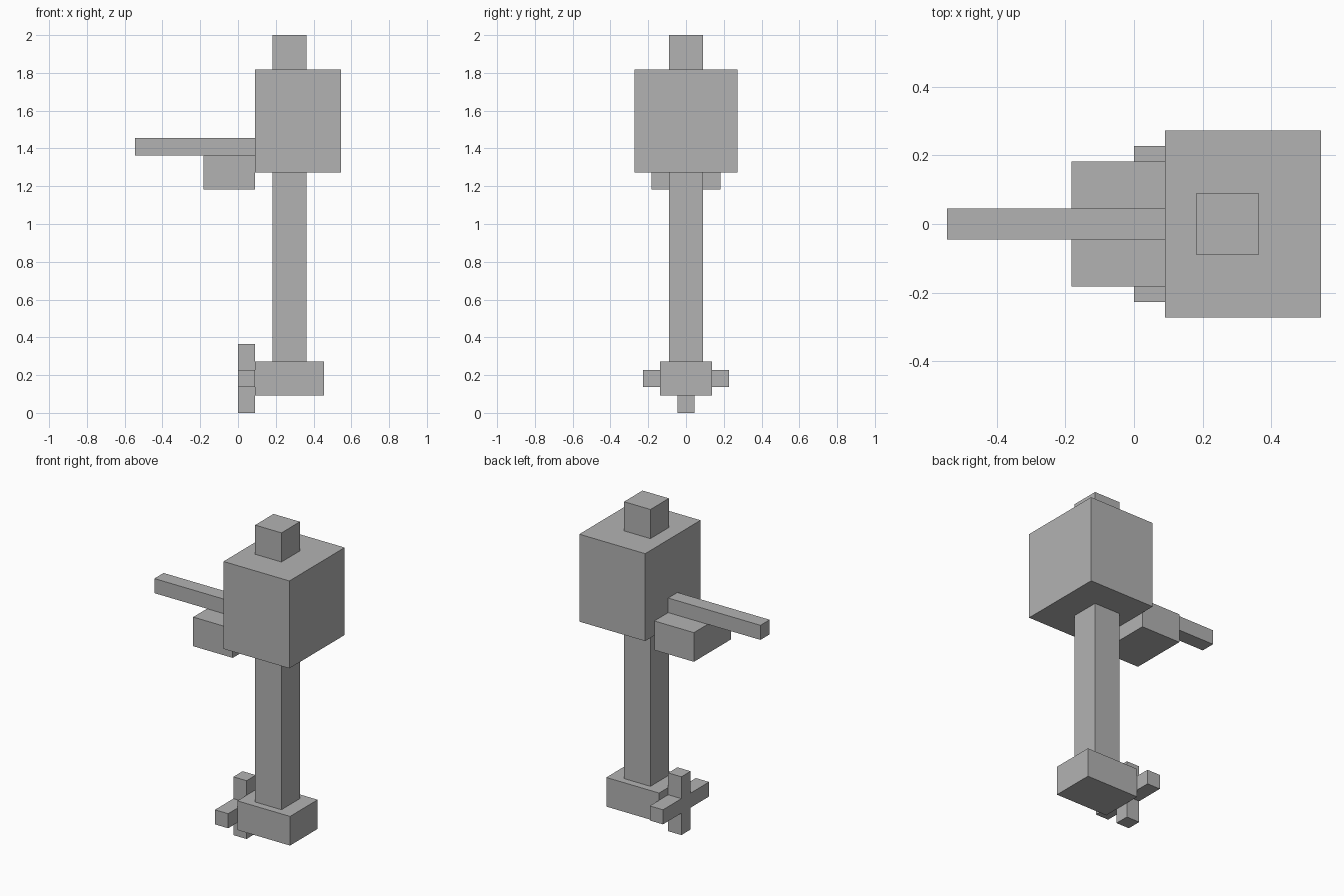
import bpy
import bmesh

cube = bpy.data.objects.get("Cube")
if cube:
    bpy.data.objects.remove(cube, do_unlink=True)

U = 1 / 11  # block grid unit: the model is 22 units tall

grey = bpy.data.materials.new("plain grey")
grey.use_nodes = True
colour = (0.45, 0.45, 0.45, 1)
grey.diffuse_color = colour
grey.node_tree.nodes["Principled BSDF"].inputs["Base Color"].default_value = colour


def prism(name, outline, x0, x1):
    """Extrude a (y, z) outline along x, all in grid units."""
    bm = bmesh.new()
    face = bm.faces.new([bm.verts.new((x0 * U, y * U, z * U)) for y, z in outline])
    ext = bmesh.ops.extrude_face_region(bm, geom=[face])
    verts = [v for v in ext["geom"] if isinstance(v, bmesh.types.BMVert)]
    bmesh.ops.translate(bm, verts=verts, vec=((x1 - x0) * U, 0, 0))
    bmesh.ops.recalc_face_normals(bm, faces=bm.faces)
    mesh = bpy.data.meshes.new(name)
    bm.to_mesh(mesh)
    bm.free()
    mesh.materials.append(grey)
    obj = bpy.data.objects.new(name, mesh)
    bpy.context.collection.objects.link(obj)
    return obj


def box(name, x0, x1, half_y, z0, z1):
    """Box centred on y = 0."""
    prism(name, [(-half_y, z0), (half_y, z0), (half_y, z1), (-half_y, z1)], x0, x1)


# Head, cap and front pieces
box("head", 1, 6, 3, 14, 20)
box("top_cap", 2, 4, 1, 20, 22)
box("long_bar", -6, 1, 0.5, 15, 16)
box("lower_block", -2, 1, 2, 13, 15)

# Post and foot
box("post", 2, 4, 1, 3, 14)
box("foot", 1, 5, 1.5, 1, 3)

# Cross-shaped plate on the foot
half = [(0.5, 0), (0.5, 1.5), (2.5, 1.5), (2.5, 2.5), (0.5, 2.5), (0.5, 4)]
prism("cross_plate", half + [(-y, z) for y, z in reversed(half)], 0, 1)
